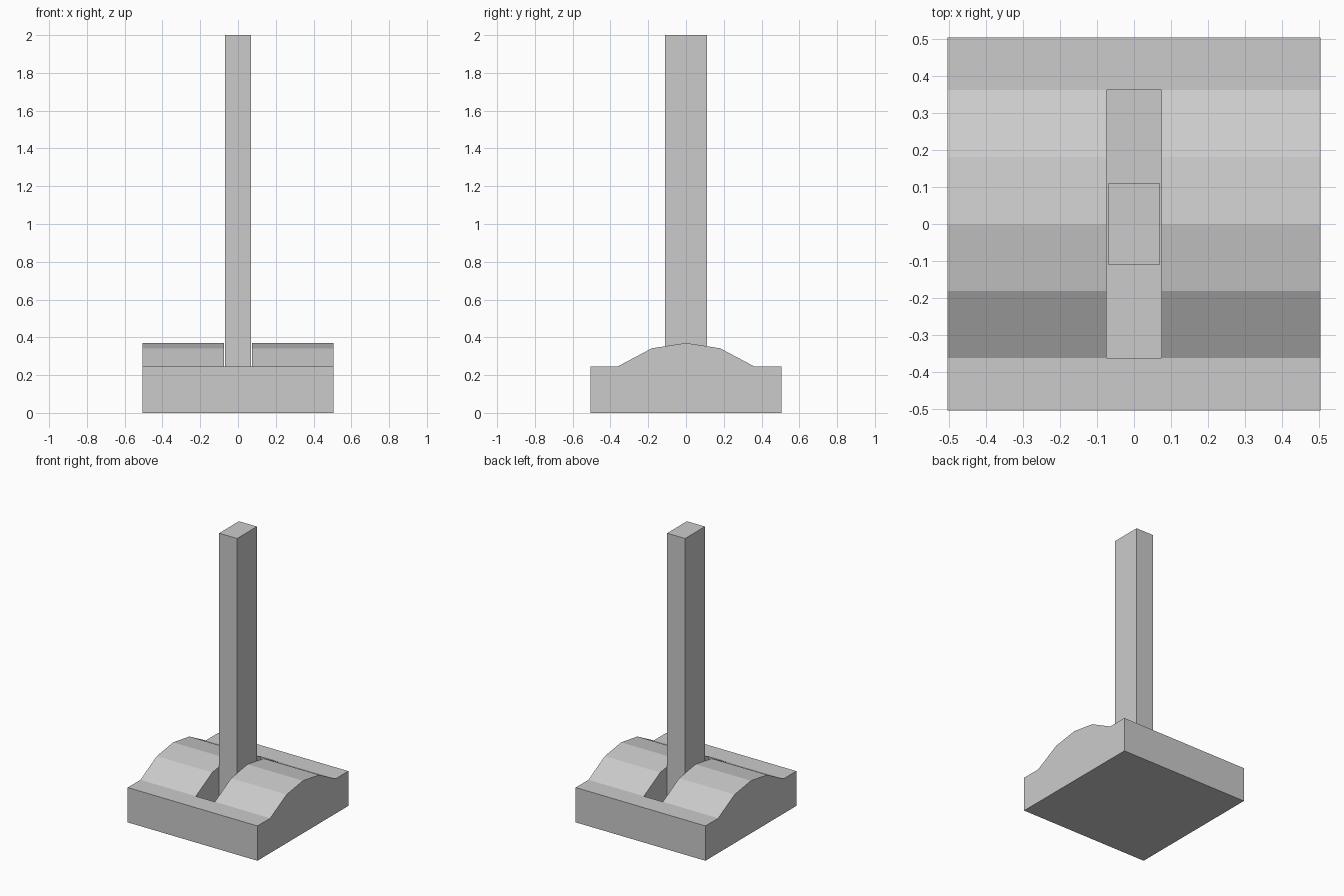
import bpy, bmesh

if "Cube" in bpy.data.objects:
    bpy.data.objects.remove(bpy.data.objects["Cube"])


def make_object(name, bm):
    bmesh.ops.recalc_face_normals(bm, faces=bm.faces)
    mesh = bpy.data.meshes.new(name)
    bm.to_mesh(mesh)
    bm.free()
    obj = bpy.data.objects.new(name, mesh)
    bpy.context.collection.objects.link(obj)
    return obj


def extrude_x(name, profile, half):
    # Extrude a (y, z) outline symmetrically along x
    bm = bmesh.new()
    face = bm.faces.new([bm.verts.new((-half, y, z)) for y, z in profile])
    res = bmesh.ops.extrude_face_region(bm, geom=[face])
    verts = [v for v in res["geom"] if isinstance(v, bmesh.types.BMVert)]
    bmesh.ops.translate(bm, verts=verts, vec=(2 * half, 0, 0))
    return make_object(name, bm)


def box(name, half_x, half_y, z0, z1):
    return extrude_x(name, [(-half_y, z0), (half_y, z0),
                            (half_y, z1), (-half_y, z1)], half_x)


SLOT_FLOOR = 0.07

# Base block with faceted hump on top
right_half = [(0.505, 0), (0.505, 0.245), (0.363, 0.245), (0.181, 0.342)]
profile = right_half + [(0, 0.37)] + [(-y, z) for y, z in reversed(right_half)]
base = extrude_x("lever_base", profile, 0.505)

# Slot cut through the hump into the block
cutter = box("slot_cutter", 0.074, 0.363, SLOT_FLOOR, 0.6)
cutter.hide_render = True
cutter.hide_set(True)
cut = base.modifiers.new("slot", "BOOLEAN")
cut.operation = "DIFFERENCE"
cut.solver = "EXACT"
cut.object = cutter

# Upright handle standing in the slot
box("lever_handle", 0.07, 0.11, SLOT_FLOOR, 2.0)
